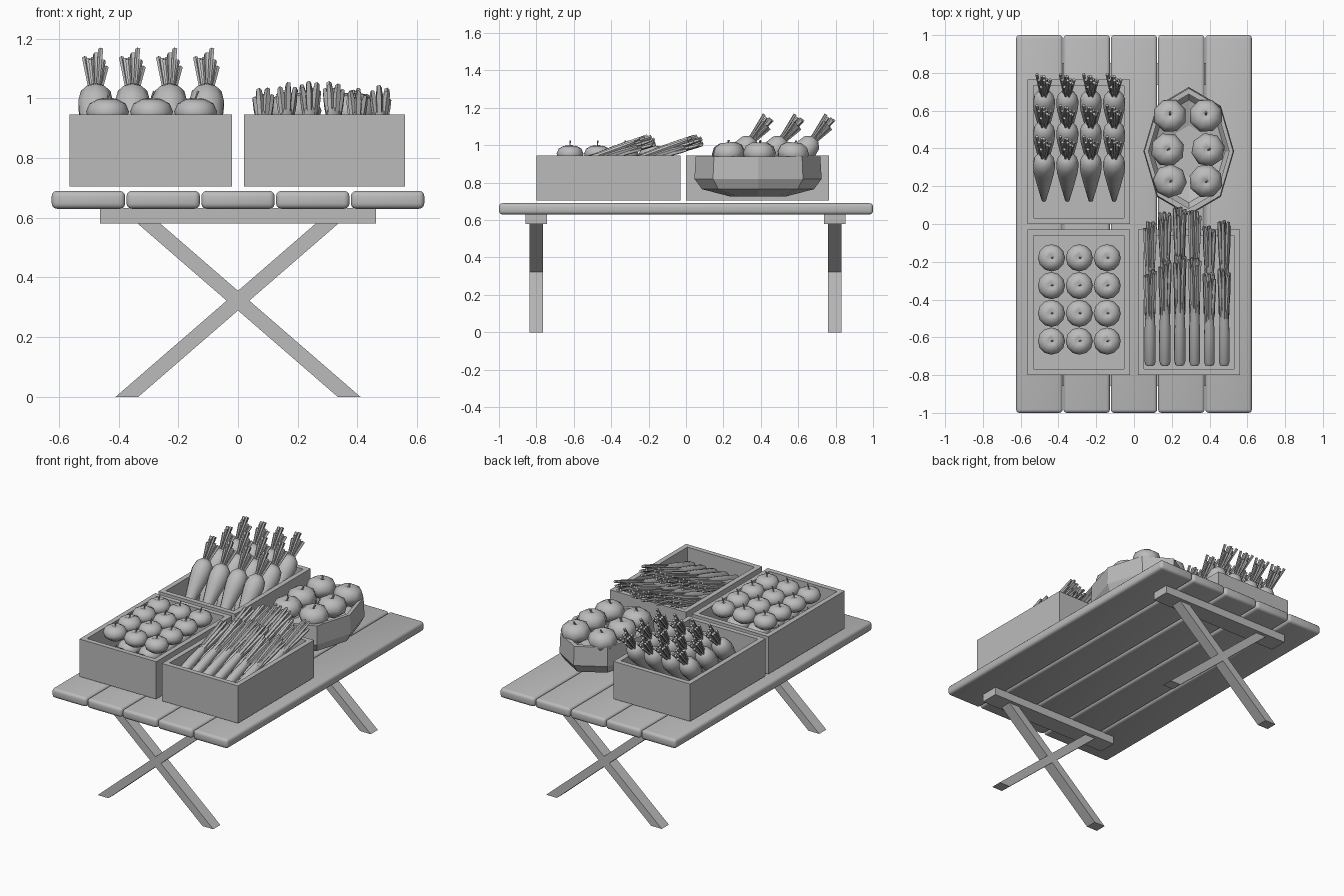
import bpy, bmesh, math, random
from mathutils import Vector, Matrix

random.seed(4)
cube = bpy.data.objects.get("Cube")
if cube:
    bpy.data.objects.remove(cube, do_unlink=True)

GREY = 0.5
mat = bpy.data.materials.new("plain grey")
mat.use_nodes = True
mat.diffuse_color = (GREY, GREY, GREY, 1)
mat.node_tree.nodes["Principled BSDF"].inputs["Base Color"].default_value = (GREY, GREY, GREY, 1)


def finish(bm, name, smooth=None):
    """Turn a bmesh into a mesh with the material, smooth below the given angle."""
    bmesh.ops.recalc_face_normals(bm, faces=bm.faces)
    mesh = bpy.data.meshes.new(name)
    bm.to_mesh(mesh)
    bm.free()
    mesh.materials.append(mat)
    if smooth:
        mesh.polygons.foreach_set("use_smooth", [True] * len(mesh.polygons))
        mesh.set_sharp_from_angle(angle=math.radians(smooth))
    return mesh


def place(name, mesh, loc=(0, 0, 0), tilt=0, turn=0, scale=(1, 1, 1)):
    ob = bpy.data.objects.new(name, mesh)
    bpy.context.scene.collection.objects.link(ob)
    ob.matrix_world = (Matrix.Translation(loc) @ Matrix.Rotation(-math.radians(tilt), 4, "X")
                       @ Matrix.Rotation(turn, 4, "Z") @ Matrix.Diagonal((*scale, 1)))
    return ob


def add_box(bm, lo, hi):
    lo, hi = Vector(lo), Vector(hi)
    m = Matrix.Translation((lo + hi) / 2) @ Matrix.Diagonal((*(hi - lo), 1))
    return bmesh.ops.create_cube(bm, size=1, matrix=m)["verts"]


def add_lathe(bm, profile, sides, sx=1, sy=1):
    rings = []
    for r, z in profile:
        angles = [math.tau * i / sides for i in range(sides)]
        rings.append([bm.verts.new((r * sx * math.sin(a), r * sy * math.cos(a), z)) for a in angles])
    for low, high in zip(rings, rings[1:]):
        for i in range(sides):
            j = (i + 1) % sides
            bm.faces.new((low[i], low[j], high[j], high[i]))
    bmesh.ops.remove_doubles(bm, verts=bm.verts, dist=1e-5)


def add_rod(bm, a, b, r1, r2, sides=5):
    a, b = Vector(a), Vector(b)
    d = b - a
    m = Matrix.Translation((a + b) / 2) @ d.to_track_quat("Z", "Y").to_matrix().to_4x4()
    bmesh.ops.create_cone(bm, cap_ends=True, segments=sides, radius1=r1, radius2=r2,
                          depth=d.length, matrix=m)


# Table top: five rounded planks
for i in range(5):
    x = (i - 2) * 0.2505
    bm = bmesh.new()
    add_box(bm, (x - 0.123, -1, 0.63), (x + 0.123, 1, 0.69))
    bmesh.ops.bevel(bm, geom=bm.edges[:], offset=0.018, segments=3, profile=0.5, affect="EDGES")
    place(f"plank_{i + 1}", finish(bm, "plank", 40))

# Cross battens and crossed legs at both ends
for end, y in (("front", -0.8), ("back", 0.795)):
    bm = bmesh.new()
    add_box(bm, (-0.463, y - 0.058, 0.58), (0.463, y + 0.058, 0.632))
    place(f"{end}_batten", finish(bm, "batten"))
    for side, s in (("left", 1), ("right", -1)):
        bm = bmesh.new()
        for v in add_box(bm, (-0.038, y - 0.036, 0), (0.038, y + 0.036, 0.58)):
            v.co.x += s * 0.372 * (1 if v.co.z < 0.1 else -0.8)
        place(f"{end}_leg_{side}", finish(bm, "leg"))


# Open crates, made by insetting the top and pushing it down
def crate(name, lo, hi):
    bm = bmesh.new()
    add_box(bm, lo, hi)
    top = max(bm.faces, key=lambda f: f.calc_center_median().z)
    bmesh.ops.inset_region(bm, faces=[top], thickness=0.045)
    inner = bmesh.ops.extrude_face_region(bm, geom=[top])
    bmesh.ops.delete(bm, geom=[top], context="FACES_ONLY")
    for v in inner["geom"]:
        if isinstance(v, bmesh.types.BMVert):
            v.co.z = 0.73
    place(name, finish(bm, "crate"))


crate("tomato_crate", (-0.565, -0.8, 0.705), (-0.02, -0.03, 0.945))
crate("carrot_crate", (-0.565, 0, 0.705), (-0.02, 0.765, 0.945))
crate("leek_crate", (0.02, -0.8, 0.705), (0.56, -0.03, 0.945))

# Eight-sided long bowl with a hollow inside
bm = bmesh.new()
add_lathe(bm, [(0, 0.727), (0.45, 0.727), (0.88, 0.765), (1, 0.82), (0.98, 0.94),
               (0.89, 0.94), (0.9, 0.83), (0.8, 0.79), (0.4, 0.75), (0, 0.75)], 8, 0.24, 0.34)
place("bowl", finish(bm, "bowl"), (0.29, 0.385, 0))


# Round vegetables share a dimpled profile
def round_veg(name, sides, leaves, stem):
    bm = bmesh.new()
    add_lathe(bm, [(0, -0.6), (0.5, -0.57), (0.9, -0.27), (1, 0.05), (0.84, 0.42),
                   (0.45, 0.63), (0.18, 0.6), (0, 0.5)], sides)
    add_rod(bm, (0, 0, 0.48), (0.04, 0, stem * 0.8), 0.06, 0.05)
    add_rod(bm, (0.04, 0, stem * 0.8), (0.12, 0.03, stem), 0.05, 0.06)
    for i in range(leaves):
        a = math.tau * i / leaves + 0.4
        d, n = Vector((math.cos(a), math.sin(a), 0)), Vector((-math.sin(a), math.cos(a), 0))
        up = Vector((0, 0, 0.62))
        pts = [up, up + d * 0.2 + n * 0.11, up + d * 0.46 + Vector((0, 0, 0.06)), up + d * 0.2 - n * 0.11]
        bm.faces.new([bm.verts.new(p) for p in pts])
    return finish(bm, name, 50)


# Tomatoes, two layers of three by four
tomato = round_veg("tomato", 12, 5, 1.0)
for z in (0.8, 0.952):
    for i in range(3):
        for j in range(4):
            place("tomato", tomato, (-0.437 + i * 0.1475, -0.62 + j * 0.147, z), scale=(0.072, 0.072, 0.072))

# Pumpkins in the bowl, two columns of three
pumpkin = round_veg("pumpkin", 8, 0, 0.75)
for i, x in enumerate((0.19, 0.38)):
    for j, y in enumerate((0.228, 0.393, 0.573)):
        place("pumpkin", pumpkin, (x + (0.012 if j == 1 else 0) * (2 * i - 1), y, 0.955),
              tilt=(j - 1) * 6, turn=random.random() * 3, scale=(0.09, 0.09, 0.095))

# Carrots with stick-like tops
bm = bmesh.new()
add_lathe(bm, [(0, 0), (0.012, 0.01), (0.035, 0.13), (0.056, 0.25), (0.061, 0.3),
               (0.052, 0.345), (0.025, 0.372), (0, 0.375)], 10)
for i in range(11):
    a = i * 2.4
    r = 0.042 * math.sqrt(i / 10)
    base = Vector((math.cos(a) * r * 0.45, math.sin(a) * r * 0.45, 0.36))
    tip = Vector((math.cos(a) * r, math.sin(a) * r, random.uniform(0.46, 0.52)))
    add_rod(bm, base, tip, 0.006, 0.009)
carrot = finish(bm, "carrot", 45)
for i in range(4):
    for j in range(3):
        place("carrot", carrot, (-0.477 + i * 0.124, 0.12 + j * 0.165, 0.75), tilt=40)

# Leeks: straight stalk opening into long blades
bm = bmesh.new()
add_lathe(bm, [(0, 0), (0.024, 0), (0.03, 0.02), (0.03, 0.2), (0.024, 0.34), (0.016, 0.4), (0, 0.4)], 8)
for i in range(7):
    a = math.tau * i / 6
    r = 0 if i == 6 else 1
    d = Vector((math.cos(a) * r, math.sin(a) * r, 0))
    mid = d * 0.021 + Vector((0, 0, 0.46))
    tip = d * 0.029 + Vector((0, 0, random.uniform(0.56, 0.615)))
    add_rod(bm, d * 0.014 + Vector((0, 0, 0.28)), mid, 0.011, 0.014)
    add_rod(bm, mid, tip, 0.014, 0.009)
leek = finish(bm, "leek", 45)
lengths = (0.86, 0.95, 1.0, 0.97, 0.83, 0.88)
for row, y in enumerate((-0.745, -0.49)):
    for i, k in enumerate(lengths):
        place("leek", leek, (0.085 + i * 0.0785, y, 0.845), tilt=72, turn=i * 0.7 + row, scale=(1, 1, k))
